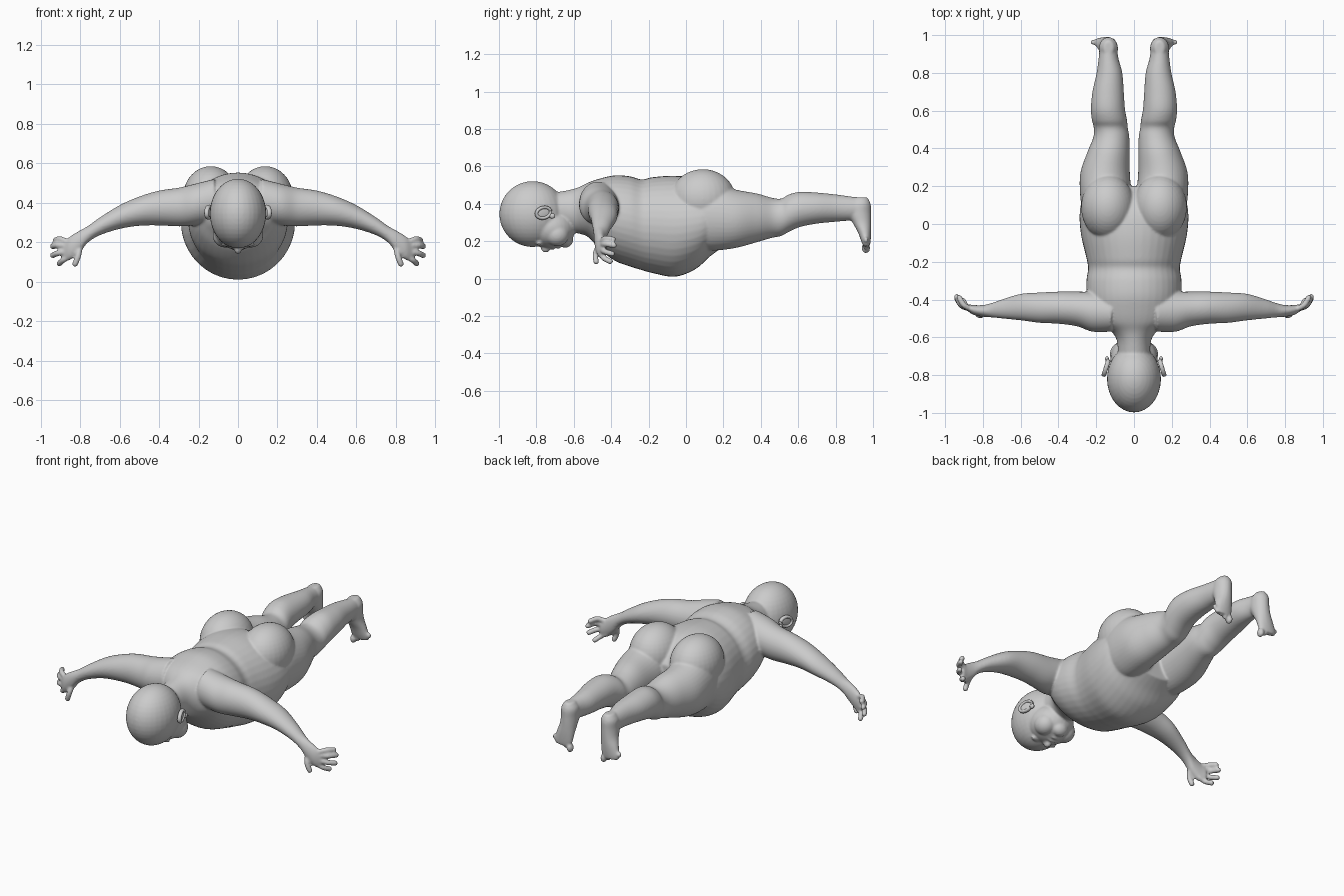
import bpy, bmesh, math
from mathutils import Vector, Matrix

if "Cube" in bpy.data.objects:
    bpy.data.objects.remove(bpy.data.objects["Cube"])

def smooth_rows(rows, steps=5):
    """Catmull-Rom interpolation of rows of numbers."""
    out = []
    for i in range(len(rows) - 1):
        p = [rows[max(i - 1, 0)], rows[i], rows[i + 1], rows[min(i + 2, len(rows) - 1)]]
        for k in range(steps):
            t = k / steps
            out.append([0.5 * (2 * b + (c - a) * t + (2 * a - 5 * b + 4 * c - d) * t * t
                        + (3 * b - a - 3 * c + d) * t ** 3) for a, b, c, d in zip(*p)])
    return out + [list(rows[-1])]

def skin(bm, rings):
    rings = [[bm.verts.new(p) for p in r] for r in rings]
    n = len(rings[0])
    for a, b in zip(rings, rings[1:]):
        for i in range(n):
            bm.faces.new((a[i], a[(i + 1) % n], b[(i + 1) % n], b[i]))
    bm.faces.new(rings[0])
    bm.faces.new(rings[-1])

def loft(bm, rows, axis, s=1, n=40):
    """Rows: position on axis, two centre values, two radii. s=-1 mirrors x."""
    rings = []
    for t, c1, c2, r1, r2 in smooth_rows(rows):
        ring = []
        for i in range(n):
            a = 2 * math.pi * i / n
            p = [c1 + r1 * math.cos(a), c2 + r2 * math.sin(a)]
            p.insert(axis, t)
            ring.append((p[0] * s, p[1], p[2]))
        rings.append(ring)
    skin(bm, rings)

def ball(bm, c, r, s=1):
    m = Matrix.Translation((c[0] * s, c[1], c[2])) @ Matrix.Diagonal((*r, 1))
    bmesh.ops.create_uvsphere(bm, u_segments=32, v_segments=20, radius=1, matrix=m)

def digit(bm, pts, r, s):
    """Rounded finger along a short path."""
    path = [Vector(p) for p in smooth_rows(pts, 4)]
    rings = []
    for i, p in enumerate(path):
        d = path[min(i + 1, len(path) - 1)] - path[max(i - 1, 0)]
        q = d.to_track_quat('Z', 'Y')
        rings.append([(lambda v: (v.x * s, v.y, v.z))(p + q @ Vector((r * math.cos(k * math.pi / 6),
                     r * math.sin(k * math.pi / 6), 0))) for k in range(12)])
    skin(bm, rings)
    ball(bm, pts[-1], (r, r, r), s)

def finish(bm, name):
    bmesh.ops.recalc_face_normals(bm, faces=bm.faces[:])
    me = bpy.data.meshes.new(name)
    bm.to_mesh(me)
    bm.free()
    for p in me.polygons:
        p.use_smooth = True
    ob = bpy.data.objects.new(name, me)
    bpy.context.collection.objects.link(ob)
    return ob

body = bmesh.new()

# torso and neck: y, half width, bottom z, top z
torso = [(-.70, .085, .27, .46), (-.62, .09, .25, .475), (-.57, .12, .24, .49), (-.52, .19, .22, .515),
         (-.46, .23, .155, .535), (-.38, .25, .095, .552), (-.30, .252, .065, .547), (-.235, .243, .045, .53),
         (-.18, .252, .03, .542), (-.06, .28, .01, .55), (.05, .288, .05, .535), (.13, .27, .12, .49),
         (.20, .2, .17, .41)]
loft(body, [(y, 0, (b + t) / 2, w, (t - b) / 2) for y, w, b, t in torso], 1)

# head, face, nose, lips and chin
ball(body, (0, -.82, .345), (.143, .178, .176))
ball(body, (0, -.72, .27), (.125, .13, .108))
ball(body, (0, -.645, .21), (.05, .042, .045))
ball(body, (0, -.75, .163), (.019, .026, .024))
ball(body, (0, -.711, .168), (.032, .011, .014))
ball(body, (0, -.683, .173), (.028, .011, .015))

arm = [(.12, -.47, .41, .10, .11), (.22, -.465, .39, .105, .105), (.30, -.45, .378, .092, .098),
       (.40, -.443, .373, .085, .088), (.50, -.443, .357, .08, .074), (.60, -.44, .327, .07, .06),
       (.70, -.45, .28, .05, .045), (.76, -.457, .24, .037, .042), (.80, -.46, .205, .031, .055),
       (.85, -.455, .17, .026, .06), (.885, -.44, .155, .017, .045)]
leg = [(.05, .15, .33, .12, .17), (.15, .15, .33, .135, .18), (.27, .153, .32, .131, .155),
       (.38, .135, .325, .112, .13), (.46, .12, .325, .095, .107), (.51, .123, .328, .09, .10),
       (.55, .13, .35, .093, .1), (.61, .138, .37, .09, .094), (.70, .137, .377, .083, .083),
       (.80, .13, .377, .068, .073), (.88, .135, .375, .052, .064), (.95, .135, .375, .045, .055)]
foot = [(.435, .135, .935, .025, .035), (.40, .135, .932, .048, .055), (.35, .136, .927, .05, .062),
        (.30, .14, .94, .05, .05), (.25, .15, .954, .055, .036), (.20, .16, .962, .058, .025),
        (.175, .163, .965, .05, .018)]
fingers = [[(.86, -.45, .20), (.90, -.43, .215), (.925, -.39, .21)],
           [(.86, -.45, .18), (.915, -.43, .185), (.938, -.385, .178)],
           [(.86, -.45, .155), (.91, -.435, .145), (.938, -.395, .133)],
           [(.85, -.45, .13), (.885, -.44, .11), (.905, -.405, .092)],
           [(.80, -.465, .18), (.81, -.485, .13), (.825, -.48, .09)]]

for s in (1, -1):
    # limbs
    loft(body, arm, 0, s)
    loft(body, leg, 1, s)
    loft(body, foot, 2, s)
    # buttock
    ball(body, (.138, .09, .425), (.142, .175, .16), s)
    # cheek and eyelid
    ball(body, (.068, -.69, .235), (.06, .065, .062), s)
    ball(body, (.055, -.785, .19), (.03, .018, .014), s)
    # fingers and toes
    for f in fingers:
        digit(body, f, .0155, s)
    for i in range(5):
        r = .023 if i == 0 else .0175 - .001 * i
        ball(body, (.115 + .025 * i + (.005 if i else 0), .962, .163 + .011 * i), (r * .8, r, r * 1.2), s)

skin_ob = finish(body, "body")
rm = skin_ob.modifiers.new("blend", 'REMESH')
rm.mode = 'VOXEL'
rm.voxel_size = .0065
rm.use_smooth_shade = True
sm = skin_ob.modifiers.new("soften", 'SMOOTH')
sm.factor = .5
sm.iterations = 7

# ears: rim ring, inner bowl and lobe
for s, side in ((1, "left"), (-1, "right")):
    ear = bmesh.new()
    m = Matrix.Translation((.148 * s, -.762, .352)) @ Matrix.Rotation(.3 * s, 4, 'Z') @ Matrix.Rotation(.25, 4, 'X')
    rings = []
    for i in range(33):
        a = 2 * math.pi * i / 32
        rings.append([m @ Vector((.012 * math.sin(b), (.04 + .009 * math.cos(b)) * math.cos(a),
                     (.028 + .009 * math.cos(b)) * math.sin(a)))
                     for b in [k * math.pi / 6 for k in range(12)]])
    skin(ear, rings)
    bmesh.ops.create_uvsphere(ear, u_segments=24, v_segments=12, radius=1,
                              matrix=m @ Matrix.Diagonal((.006, .04, .028, 1)))
    ball(ear, (.143, -.715, .335), (.01, .016, .014), s)
    finish(ear, side + "_ear")
